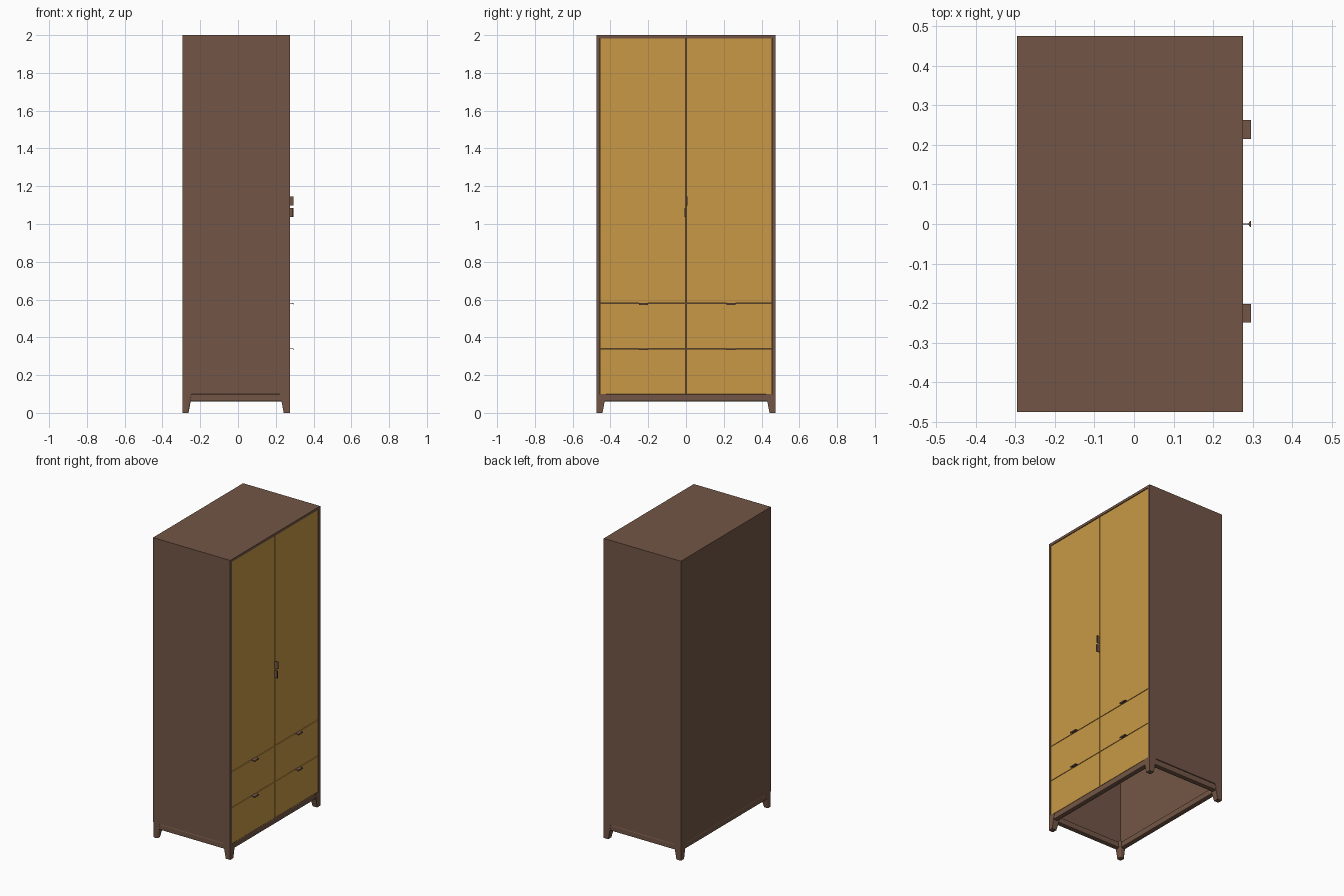
import bpy, bmesh
from mathutils import Vector

if "Cube" in bpy.data.objects:
    bpy.data.objects.remove(bpy.data.objects["Cube"])


def material(name, rgb):
    m = bpy.data.materials.new(name)
    m.diffuse_color = (*rgb, 1)
    m.use_nodes = True
    m.node_tree.nodes["Principled BSDF"].inputs["Base Color"].default_value = m.diffuse_color
    return m


BROWN = material("brown wood", (0.171, 0.093, 0.061))
GOLD = material("golden oak", (0.578, 0.314, 0.061))


def finish(name, bm, mat):
    bmesh.ops.recalc_face_normals(bm, faces=bm.faces)
    me = bpy.data.meshes.new(name)
    bm.to_mesh(me)
    bm.free()
    me.materials.append(mat)
    ob = bpy.data.objects.new(name, me)
    bpy.context.collection.objects.link(ob)
    return ob


def box(name, x, y, z, mat, bevel=0):
    bm = bmesh.new()
    bmesh.ops.create_cube(bm, size=1)
    for v in bm.verts:
        v.co = [(r[0] + r[1]) / 2 + c * (r[1] - r[0]) for c, r in zip(v.co, (x, y, z))]
    ob = finish(name, bm, mat)
    if bevel:
        mod = ob.modifiers.new("Bevel", 'BEVEL')
        mod.width, mod.segments = bevel, 2
    return ob


def prism(name, points, offset, mat):
    bm = bmesh.new()
    f = bm.faces.new([bm.verts.new(p) for p in points])
    ext = bmesh.ops.extrude_face_region(bm, geom=[f])
    for v in ext["geom"]:
        if isinstance(v, bmesh.types.BMVert):
            v.co += Vector(offset)
    return finish(name, bm, mat)


XB, XF, W = -0.295, 0.275, 0.475    # back, front, half width
T = 0.017                           # board thickness

# Hollow carcass, open underneath
box("top_panel", (XB, XF), (-W, W), (2 - T, 2), BROWN)
box("back_panel", (XB, XB + T), (-W + T, W - T), (0.1, 2 - T), BROWN)
for s, side in ((-1, "left"), (1, "right")):
    box(side + "_side_panel", (XB, XF), sorted((s * W, s * (W - T))), (0.1, 2 - T), BROWN)

# Doors and drawer fronts, slightly recessed, with narrow gaps
G = 0.002
for s, side in ((-1, "left"), (1, "right")):
    y = sorted((s * G, s * (W - T - G)))
    for name, z0, z1 in (("lower_drawer", 0.1, 0.34 - G), ("upper_drawer", 0.34 + G, 0.58 - G),
                         ("door", 0.58 + G, 2 - T - G)):
        box(f"{side}_{name}_front", (XF - 0.022, XF - 0.003), y, (z0, z1), GOLD)

# Thin tab handles with a flared lip: (x, offset) section
TAB = [(0.255, -0.001), (0.295, -0.001), (0.295, 0.008), (0.293, 0.008),
       (0.289, 0.0015), (0.255, 0.0015)]
for s, side, z in ((-1, "left", 1.037), (1, "right", 1.097)):
    prism(side + "_door_handle", [(x, s * o, z) for x, o in TAB], (0, 0, 0.048), BROWN)
for y, side in ((-0.249, "left"), (0.215, "right")):
    for z, row in ((0.34, "lower"), (0.58, "upper")):
        prism(f"{side}_{row}_drawer_handle", [(x, y, z - o) for x, o in TAB], (0, 0.047, 0), BROWN)

# Base rails, rounded along the edges
A = 0.036
box("front_rail", (XF - A, XF - 0.002), (-W + 0.02, W - 0.02), (0.06, 0.1), BROWN, 0.006)
box("back_rail", (XB + 0.002, XB + A), (-W + 0.02, W - 0.02), (0.06, 0.1), BROWN, 0.006)
box("left_rail", (XB + 0.02, XF - 0.02), (-W + 0.002, -W + A), (0.06, 0.1), BROWN, 0.006)
box("right_rail", (XB + 0.02, XF - 0.02), (W - A, W - 0.002), (0.06, 0.1), BROWN, 0.006)

# Legs: square, tapering on the inner faces, rounded corners
for x, dx, fb in ((XB, 1, "back"), (XF, -1, "front")):
    for sy, side in ((-1, "left"), (1, "right")):
        bm = bmesh.new()
        bmesh.ops.create_cube(bm, size=1)
        for v in bm.verts:
            top = v.co.z > 0
            w = 0.052 if top else 0.033
            v.co = (x + dx * w * (v.co.x + 0.5), sy * (W - w * (v.co.y + 0.5)), 0.1 if top else 0)
        upright = [e for e in bm.edges if abs(e.verts[0].co.z - e.verts[1].co.z) > 0.05]
        bmesh.ops.bevel(bm, geom=upright, offset=0.009, segments=4, profile=0.5, affect='EDGES')
        ob = finish(f"{fb}_{side}_leg", bm, BROWN)
        bpy.ops.object.select_all(action='DESELECT')
        ob.select_set(True)
        bpy.context.view_layer.objects.active = ob
        bpy.ops.object.shade_smooth_by_angle()
